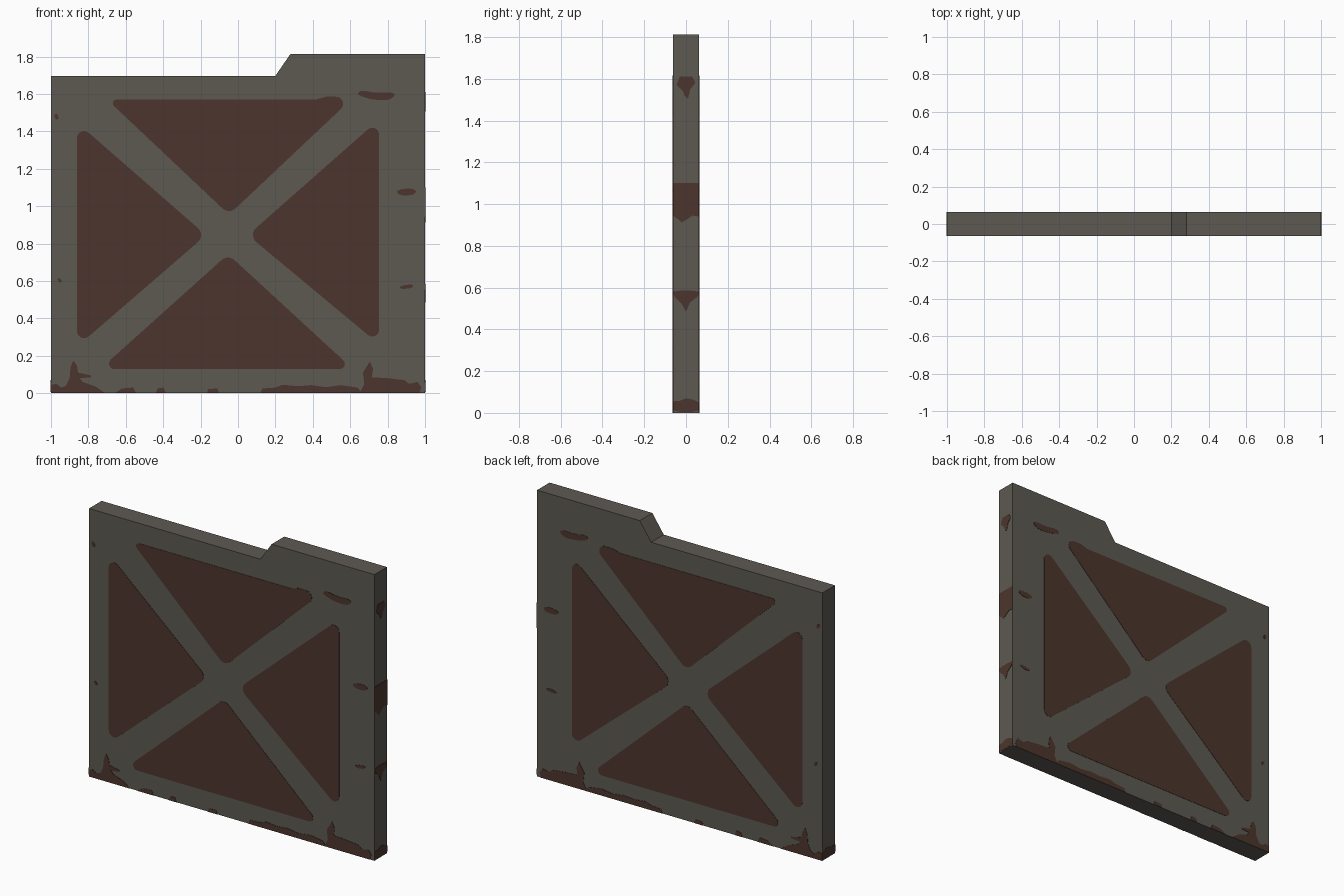
import bpy, bmesh, math
from mathutils import Vector

if "Cube" in bpy.data.objects:
    bpy.data.objects.remove(bpy.data.objects["Cube"])

HALF = 0.063      # half thickness of the panel
SKIN = 0.002      # thickness of painted plates


def material(name, rgb):
    m = bpy.data.materials.new(name)
    m.diffuse_color = (*rgb, 1)
    m.use_nodes = True
    m.node_tree.nodes["Principled BSDF"].inputs["Base Color"].default_value = m.diffuse_color
    return m


STEEL = material("grey_steel", (0.110, 0.100, 0.085))
RUST = material("brown_rust", (0.073, 0.036, 0.026))


def prism(name, outlines, place, d0, d1, mat):
    """Extrude 2D outlines between depths d0 and d1; place maps (u, v, d) to 3D."""
    bm = bmesh.new()
    for pts in outlines:
        a = [bm.verts.new(place(u, v, d0)) for u, v in pts]
        b = [bm.verts.new(place(u, v, d1)) for u, v in pts]
        bm.faces.new(a)
        bm.faces.new(b[::-1])
        n = len(pts)
        for i in range(n):
            j = (i + 1) % n
            bm.faces.new((a[i], b[i], b[j], a[j]))
    bmesh.ops.recalc_face_normals(bm, faces=bm.faces)
    me = bpy.data.meshes.new(name)
    bm.to_mesh(me)
    bm.free()
    me.materials.append(mat)
    ob = bpy.data.objects.new(name, me)
    bpy.context.collection.objects.link(ob)
    return ob


def rounded(corners, steps=6):
    """Polygon from (x, z, radius) corners with true arcs."""
    out = []
    n = len(corners)
    for i, (x, z, r) in enumerate(corners):
        p = Vector((x, z))
        u = (Vector(corners[i - 1][:2]) - p).normalized()
        w = (Vector(corners[(i + 1) % n][:2]) - p).normalized()
        if r == 0:
            out.append((x, z))
            continue
        half = u.angle(w) / 2
        c = p + (u + w).normalized() * (r / math.sin(half))
        s = p + u * (r / math.tan(half)) - c
        e = p + w * (r / math.tan(half)) - c
        sweep = math.pi - 2 * half
        for k in range(steps + 1):
            t = k / steps
            q = c + (s * math.sin((1 - t) * sweep) + e * math.sin(t * sweep)) / math.sin(sweep)
            out.append((q.x, q.y))
    return out


def soften(pts):
    """One corner-cutting pass for small blobs."""
    out = []
    for i, (x, z) in enumerate(pts):
        X, Z = pts[(i + 1) % len(pts)]
        out += [(x * .75 + X * .25, z * .75 + Z * .25), (x * .25 + X * .75, z * .25 + Z * .75)]
    return out


def along_y(u, v, d):
    return (u, d, v)


def along_x(u, v, d):
    return (d, u, v)


# Main slab with stepped top edge
prism("panel", [[(-1, 0), (1, 0), (1, 1.813), (.28, 1.813), (.2, 1.697), (-1, 1.697)]],
      along_y, -HALF, HALF, STEEL)

# Four rusted triangles between the crossed braces
triangles = [rounded(t) for t in (
    [(-.70, 1.57, .02), (.417, 1.57, 0), (.47, 1.585, 0), (.62, 1.585, .038), (-.048, .955, .05)],
    [(-.861, 1.447, .038), (-.861, .249, .038), (-.171, .845, .05)],
    [(.754, 1.463, .036), (.754, .262, .036), (.053, .845, .05)],
    [(-.738, .128, .03), (.615, .128, .028), (-.053, .743, .05)],
)]

# Small rust islands
spots = [soften(s) for s in (
    [(.635, 1.6), (.66, 1.62), (.74, 1.605), (.825, 1.61), (.842, 1.59), (.8, 1.565), (.72, 1.57), (.67, 1.583)],
    [(.845, 1.08), (.88, 1.093), (.94, 1.093), (.955, 1.075), (.93, 1.058), (.865, 1.058)],
    [(.86, .568), (.9, .58), (.94, .58), (.93, .562), (.875, .556)],
    [(-.985, 1.487), (-.968, 1.497), (-.955, 1.47), (-.973, 1.46)],
    [(-.967, .617), (-.947, .612), (-.94, .592), (-.957, .592)],
)]

# Ragged rust along the bottom edge
fringe = [
    [(-1, 0), (-1, .045), (-.97, .05), (-.945, .03), (-.92, .04), (-.9, .08), (-.895, .14),
     (-.88, .175), (-.86, .145), (-.855, .11), (-.785, .095), (-.785, .085), (-.845, .08),
     (-.83, .06), (-.76, .035), (-.71, 0)],
    [(-.66, 0), (-.62, .025), (-.56, .03), (-.545, 0)],
    [(-.44, 0), (-.43, .025), (-.4, .03), (-.385, 0)],
    [(-.165, 0), (-.16, .022), (-.11, .025), (-.1, 0)],
    [(.12, 0), (.13, .025), (.2, .03), (.24, .045), (.32, .037), (.39, .043), (.47, .032),
     (.55, .043), (.64, .03), (.655, .01), (.675, .05), (.668, .11), (.705, .17), (.722, .13),
     (.715, .085), (.8, .08), (.89, .07), (.915, .05), (.96, .06), (.98, .03), (.97, 0)],
]

for side, s in (("front", -1), ("back", 1)):
    for name, shapes in (("rust_triangles", triangles), ("rust_spots", spots), ("rust_fringe", fringe)):
        prism(f"{side}_{name}", shapes, along_y, s * HALF, s * (HALF + SKIN), RUST)

# Rust on the narrow ends
foot = [(-HALF, .012), (-HALF, .055), (-.03, .058), (0, .07), (.03, .065), (HALF, .05),
        (HALF, .012), (.03, .005), (-.03, .005)]
end_patches = [
    [(-.045, 1.57), (-.03, 1.61), (.03, 1.61), (.045, 1.58), (.02, 1.55), (.01, 1.505), (-.005, 1.515), (-.015, 1.54)],
    [(-HALF, 1.1), (HALF, 1.1), (HALF, .94), (.03, .945), (.01, .93), (-.02, .912), (-.035, .925), (-HALF, .945)],
    [(-HALF, .58), (-.03, .585), (.03, .585), (HALF, .58), (.055, .555), (.02, .53), (0, .485), (-.02, .52), (-.055, .555)],
    foot,
]
prism("right_end_rust", end_patches, along_x, 1, 1 + SKIN, RUST)
prism("left_end_rust", [foot], along_x, -1, -1 - SKIN, RUST)
